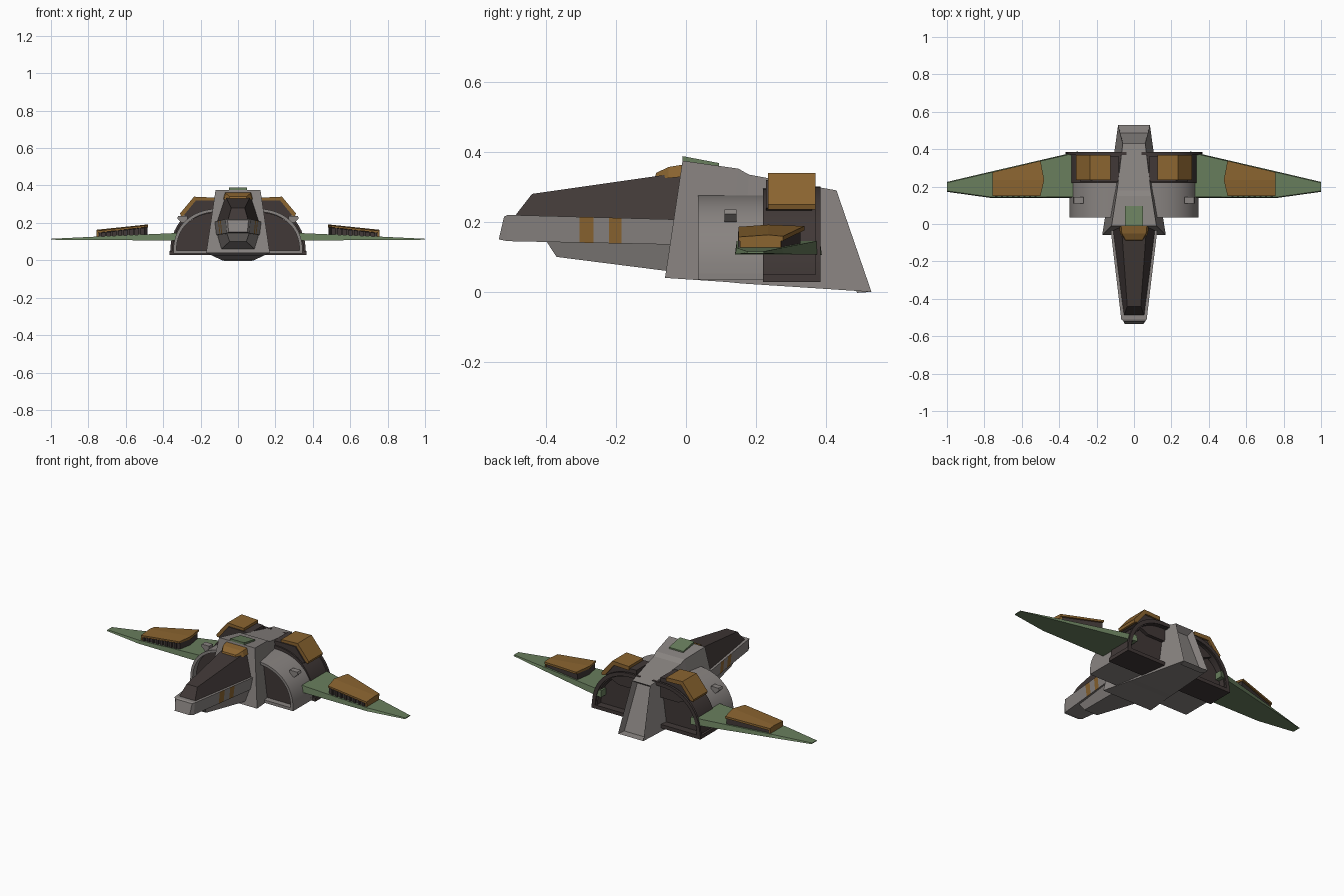
import bpy, bmesh, math
from mathutils import Vector

if bpy.data.objects.get("Cube"):
    bpy.data.objects.remove(bpy.data.objects["Cube"])


def material(name, rgb):
    m = bpy.data.materials.new(name)
    m.use_nodes = True
    m.diffuse_color = (*rgb, 1)
    m.node_tree.nodes["Principled BSDF"].inputs["Base Color"].default_value = (*rgb, 1)
    return m


GREY = material("hull grey", (0.25, 0.23, 0.22))
DARK = material("dark panel", (0.052, 0.04, 0.038))
OCHRE = material("ochre trim", (0.26, 0.13, 0.03))
GREEN = material("wing green", (0.14, 0.21, 0.11))


def loft(name, rings, *mats, mirror=False, smooth=False, rule=None, edit=None):
    """Skin a closed solid through rings of 3D points."""
    bm = bmesh.new()
    loops = [[bm.verts.new(p) for p in ring] for ring in rings]
    n = len(loops[0])
    for a, b in zip(loops, loops[1:]):
        for i in range(n):
            j = (i + 1) % n
            bm.faces.new((a[i], a[j], b[j], b[i]))
    bm.faces.new(loops[0][::-1])
    bm.faces.new(loops[-1])
    bmesh.ops.recalc_face_normals(bm, faces=bm.faces)
    if edit:
        edit(bm)
    if rule:
        for f in bm.faces:
            f.material_index = rule(f)
    me = bpy.data.meshes.new(name)
    bm.to_mesh(me)
    bm.free()
    ob = bpy.data.objects.new(name, me)
    bpy.context.collection.objects.link(ob)
    for m in mats:
        me.materials.append(m)
    if mirror:
        ob.modifiers.new("Mirror", "MIRROR")
    if smooth:
        bpy.context.view_layer.objects.active = ob
        ob.select_set(True)
        bpy.ops.object.shade_smooth_by_angle(angle=math.radians(30))
        ob.select_set(False)
    return ob


def trapezoid(yb, zb, wb, yt, zt, wt):
    """Cross-section from bottom (y, z, half width) and top (y, z, half width)."""
    return [(-wb, yb, zb), (wb, yb, zb), (wt, yt, zt), (-wt, yt, zt)]


def prism(name, pts, y0, y1, *mats, **kw):
    """Extrude an x-z outline along y."""
    return loft(name, [[(x, y, z) for x, z in pts] for y in (y0, y1)], *mats, **kw)


def box(name, lo, hi, *mats, **kw):
    pts = [(lo[0], lo[2]), (hi[0], lo[2]), (hi[0], hi[2]), (lo[0], hi[2])]
    return prism(name, pts, lo[1], hi[1], *mats, **kw)


# central spine with a recessed tail face
def recess_tail(bm):
    tail = max(bm.faces, key=lambda f: f.calc_center_median().y)
    bmesh.ops.inset_individual(bm, faces=[tail], thickness=0.016, depth=-0.04)


loft("spine", [trapezoid(-0.06, 0.04, 0.17, -0.01, 0.375, 0.12),
               trapezoid(0.12, 0.028, 0.142, 0.15, 0.352, 0.095),
               trapezoid(0.16, 0.024, 0.136, 0.18, 0.335, 0.09),
               trapezoid(0.53, 0.0, 0.085, 0.43, 0.29, 0.06)], GREY, edit=recess_tail)

# nose, with two painted bands on its sides
def nose_ring(y):
    t = (y + 0.51) / 0.48
    w = 0.068 + 0.057 * t
    return trapezoid(y, 0.145 - 0.01 * t, w - 0.008, y, 0.22 - 0.013 * t, w)


BANDS = [(-0.305, -0.265), (-0.22, -0.185)]


def band_rule(f):
    c = f.calc_center_median()
    return int(abs(f.normal.x) > 0.6 and any(a < c.y < b for a, b in BANDS))


loft("nose", [trapezoid(-0.535, 0.15, 0.05, -0.52, 0.215, 0.056)]
     + [nose_ring(y) for y in (-0.51, *BANDS[0], *BANDS[1], -0.02)],
     GREY, OCHRE, rule=band_rule)

# canopy and keel
loft("canopy", [trapezoid(-0.49, 0.21, 0.058, -0.485, 0.222, 0.052),
                trapezoid(-0.43, 0.205, 0.066, -0.44, 0.28, 0.036),
                trapezoid(0.0, 0.2, 0.118, 0.0, 0.343, 0.068)], DARK)
loft("keel", [trapezoid(-0.37, 0.1, 0.045, -0.4, 0.146, 0.06),
              trapezoid(-0.04, 0.058, 0.09, -0.04, 0.15, 0.115)], GREY)

# plates on top of the spine and canopy
loft("canopy_hatch", [trapezoid(-0.09, 0.325, 0.045, -0.085, 0.34, 0.045),
                      trapezoid(-0.05, 0.325, 0.075, -0.05, 0.357, 0.065),
                      trapezoid(0.0, 0.33, 0.08, 0.0, 0.365, 0.07)], OCHRE)
loft("top_plate", [trapezoid(-0.01, 0.37, 0.048, -0.01, 0.388, 0.048),
                   trapezoid(0.095, 0.355, 0.048, 0.095, 0.368, 0.048)], GREEN)


# engine barrels: arched shells around recessed dark cores
def arch(rx, rz, z0, cx=0.095, power=2.2, steps=14):
    pts = []
    for i in range(steps + 1):
        a = math.pi / 2 * i / steps
        pts.append((cx + rx * math.cos(a) ** (2 / power),
                    z0 + rz * math.sin(a) ** (2 / power)))
    return pts + [(0.04, z0 + rz)]


def shell(name, rx, rz, z0, wall, y0, y1, mat):
    outline = arch(rx, rz, z0) + arch(rx - wall, rz - wall, z0)[::-1]
    prism(name, outline, y0, y1, mat, mirror=True, smooth=True)


def core(name, rx, rz, z0, y0, y1):
    prism(name, arch(rx, rz, z0) + [(0.04, z0)], y0, y1, DARK, mirror=True, smooth=True)


shell("front_barrel", 0.25, 0.226, 0.05, 0.016, 0.035, 0.225, GREY)
shell("rear_barrel", 0.258, 0.26, 0.035, 0.02, 0.22, 0.375, DARK)
shell("rear_rim", 0.268, 0.266, 0.035, 0.022, 0.37, 0.384, DARK)
core("barrel_core", 0.238, 0.213, 0.045, 0.07, 0.34)
box("front_floor", (0.08, 0.035, 0.035), (0.345, 0.225, 0.052), GREY, mirror=True)
box("rear_floor", (0.05, 0.22, 0.028), (0.365, 0.384, 0.05), DARK, mirror=True)

# small handles on the barrels
prism("barrel_handle", [(0.27, 0.205), (0.3, 0.2), (0.325, 0.223), (0.32, 0.236), (0.27, 0.236)],
      0.11, 0.145, GREY, mirror=True)

# angled armour over the rear barrels
ARMOUR = [(0.125, 0.335), (0.235, 0.34), (0.31, 0.25), (0.305, 0.235)]
prism("armour_plate", ARMOUR + [(0.285, 0.24), (0.225, 0.315), (0.125, 0.312)],
      0.235, 0.37, OCHRE, mirror=True)
prism("armour_mount", [(0.08, 0.32), (0.225, 0.32), (0.29, 0.24), (0.2, 0.2), (0.08, 0.2)],
      0.228, 0.36, DARK, mirror=True)


# wings
def wing_ring(x, y0, y1, z0, z1):
    return [(x, y0, z0), (x, y1, z0), (x, y1 - 0.005, z1), (x, y0 + 0.005, z1)]


loft("wing", [wing_ring(0.3, 0.14, 0.388, 0.106, 0.147),
              wing_ring(0.77, 0.14, 0.279, 0.108, 0.126),
              wing_ring(1.0, 0.172, 0.225, 0.11, 0.115)], GREEN, mirror=True)


# wing pods: dark body, ochre cover and outer end
def pod_ring(x, y_back, low, high, dy=0.0, skew=0.0):
    mid = 0.235
    return [(x + skew, 0.15 + dy, low), (x, mid, low), (x + skew, y_back - dy, low),
            (x + skew, y_back - dy, high - 0.004), (x, mid, high),
            (x + skew, 0.15 + dy, high - 0.006)]


loft("pod_body", [pod_ring(0.485, 0.335, 0.115, 0.18, 0.008, 0.015),
                  pod_ring(0.75, 0.275, 0.115, 0.15, 0.008)], DARK, mirror=True)
loft("pod_cover", [pod_ring(0.48, 0.338, 0.176, 0.192, 0.0, 0.02),
                   pod_ring(0.757, 0.277, 0.146, 0.163)], OCHRE, mirror=True)
loft("pod_end", [pod_ring(0.747, 0.277, 0.118, 0.16, 0.004),
                 pod_ring(0.757, 0.275, 0.118, 0.16, 0.004)], OCHRE, mirror=True)

# cooling fins along the front of each pod
for i in range(8):
    x = 0.52 + i * 0.03
    box(f"pod_fin_{i + 1}", (x, 0.148, 0.12), (x + 0.012, 0.165, 0.172 - i * 0.0034),
        DARK, mirror=True)
